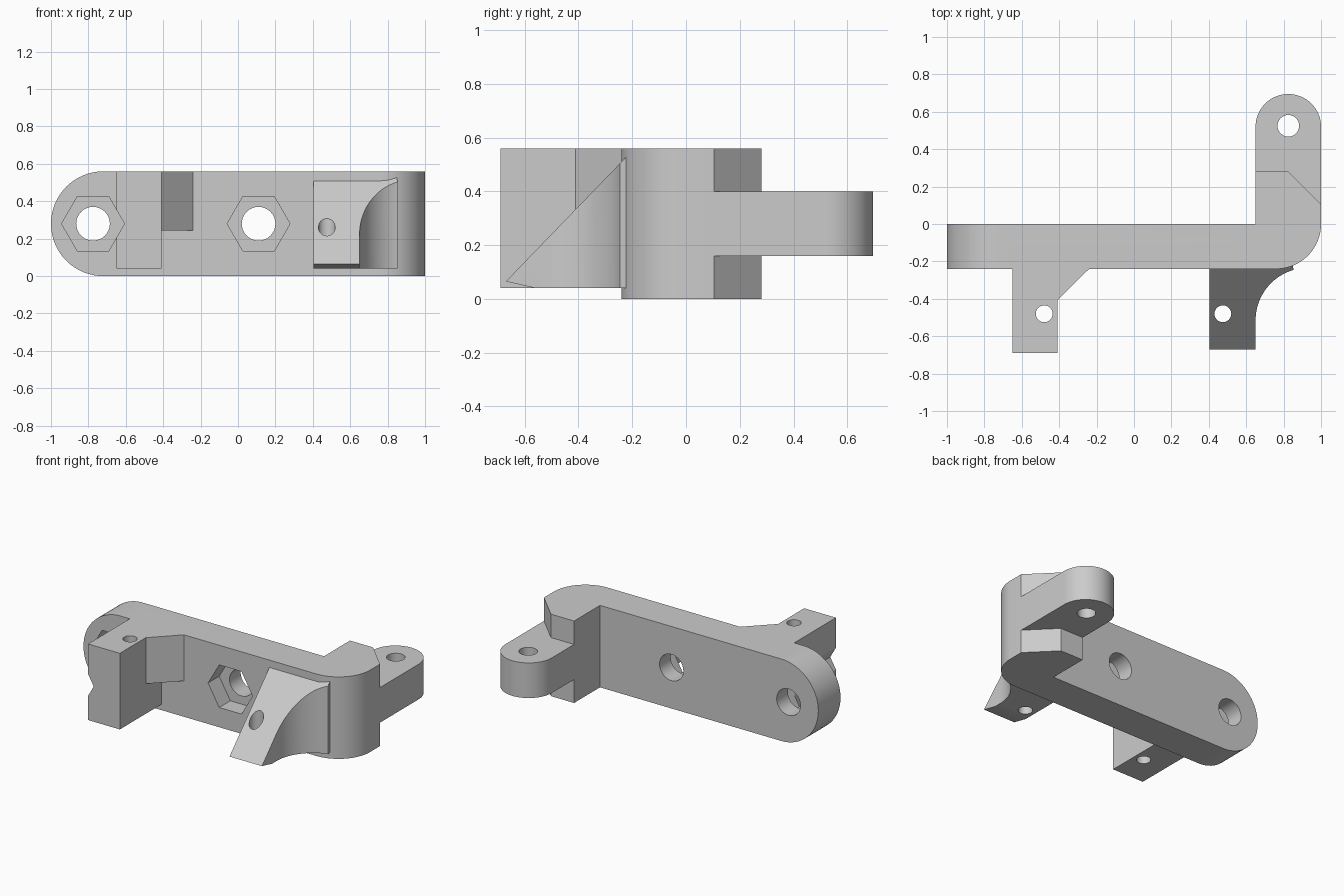
import bpy, bmesh, math
from mathutils import Vector

cube = bpy.data.objects.get("Cube")
if cube:
    bpy.data.objects.remove(cube, do_unlink=True)

grey = bpy.data.materials.new("plain grey")
grey.use_nodes = True
COLOUR = (0.6, 0.6, 0.6, 1)
grey.diffuse_color = COLOUR
grey.node_tree.nodes["Principled BSDF"].inputs["Base Color"].default_value = COLOUR

TOP = 0.56
MID = TOP / 2
FRONT = -0.24
INSIDE = -0.15   # how far the arms reach into the bar before joining


def arc(cx, cy, r, start, end, steps=24):
    """Points along an arc, angles in degrees."""
    angles = [math.radians(start + (end - start) * i / steps) for i in range(steps + 1)]
    return [(cx + r * math.cos(a), cy + r * math.sin(a)) for a in angles]


def prism(name, outline, low, high, axis="Z", planes=()):
    """Extrude an outline along Z (x, y points) or Y (x, z points), then trim by planes."""
    bm = bmesh.new()
    if axis == "Z":
        verts = [bm.verts.new((a, b, low)) for a, b in outline]
        push = Vector((0, 0, high - low))
    else:
        verts = [bm.verts.new((a, low, b)) for a, b in outline]
        push = Vector((0, high - low, 0))
    face = bm.faces.new(verts)
    grown = bmesh.ops.extrude_face_region(bm, geom=[face])["geom"]
    bmesh.ops.translate(bm, vec=push, verts=[v for v in grown if isinstance(v, bmesh.types.BMVert)])
    for point, normal in planes:
        cut = bmesh.ops.bisect_plane(bm, geom=bm.verts[:] + bm.edges[:] + bm.faces[:],
                                     plane_co=point, plane_no=normal, clear_outer=True)
        edges = [e for e in cut["geom_cut"] if isinstance(e, bmesh.types.BMEdge)]
        bmesh.ops.contextual_create(bm, geom=edges)
    bmesh.ops.recalc_face_normals(bm, faces=bm.faces[:])
    mesh = bpy.data.meshes.new(name)
    bm.to_mesh(mesh)
    bm.free()
    mesh.materials.append(grey)
    obj = bpy.data.objects.new(name, mesh)
    bpy.context.collection.objects.link(obj)
    return obj


def combine(target, tool, operation):
    """Apply a boolean and drop the tool object."""
    tool.hide_render = True
    mod = target.modifiers.new(tool.name, "BOOLEAN")
    mod.operation, mod.solver, mod.object = operation, "EXACT", tool
    bpy.context.view_layer.update()
    graph = bpy.context.evaluated_depsgraph_get()
    mesh = bpy.data.meshes.new_from_object(target.evaluated_get(graph))
    target.modifiers.clear()
    target.data = mesh
    bpy.data.objects.remove(tool, do_unlink=True)


# L-shaped bar with a rounded outer corner and a chamfered short leg
bracket = prism("bracket_body",
                [(-1, 0), (-1, FRONT)] + arc(0.76, 0, 0.24, -90, 0)
                + [(1, 0.105), (0.825, 0.28), (0.65, 0.28), (0.65, 0)], 0, TOP)

# Round the far end of the bar
combine(bracket, prism("rounded_end", arc(-0.72, MID, MID, 90, 270, 32) + [(1.2, 0), (1.2, TOP)],
                       -0.5, 0.5, "Y"), "INTERSECT")

# Hinge tab behind the short leg
combine(bracket, prism("hinge_tab", [(0.65, 0.1), (1, 0.1)] + arc(0.825, 0.52, 0.175, 0, 180, 32),
                       0.16, 0.4), "UNION")

# Left-hand arm with its upper gusset
combine(bracket, prism("square_arm", [(-0.65, -0.69), (-0.41, -0.69), (-0.41, INSIDE), (-0.65, INSIDE)],
                       0.04, TOP), "UNION")
combine(bracket, prism("gusset", [(-0.5, -0.41), (-0.41, -0.41), (-0.24, FRONT), (-0.24, INSIDE),
                                  (-0.5, INSIDE)], 0.245, TOP), "UNION")

# Sloped arm with a concave fillet that runs into the rounded corner
slope = ((0, -0.67, 0.065), (0, -0.46, 0.445))
under = ((0, -0.67, 0.065), (0, -0.025, -0.11))
combine(bracket, prism("sloped_arm", [(0.405, INSIDE), (0.405, -0.7), (0.65, -0.7)]
                       + arc(0.93, -0.515, 0.28, 180, 106) + [(0.84, INSIDE)],
                       0.04, 0.54, planes=(slope, under)), "UNION")

# Bolt holes with hexagonal nut pockets in the front
for x in (-0.775, 0.11):
    combine(bracket, prism("nut_pocket", arc(x, MID, 0.168, 0, 300, 5), -0.8, -0.12, "Y"), "DIFFERENCE")
    combine(bracket, prism("bolt_hole", arc(x, MID, 0.09, 0, 348.75, 31), -0.3, 0.1, "Y"), "DIFFERENCE")

# Upright pin holes in the tab and arms
for x, y, r in ((0.825, 0.525, 0.058), (-0.48, -0.48, 0.045), (0.475, -0.48, 0.045)):
    combine(bracket, prism("pin_hole", arc(x, y, r, 0, 345, 23), -0.1, 0.7), "DIFFERENCE")

bracket.name = "bracket_body"
bpy.context.view_layer.objects.active = bracket
bracket.select_set(True)
bpy.ops.object.shade_smooth_by_angle(angle=math.radians(25))
